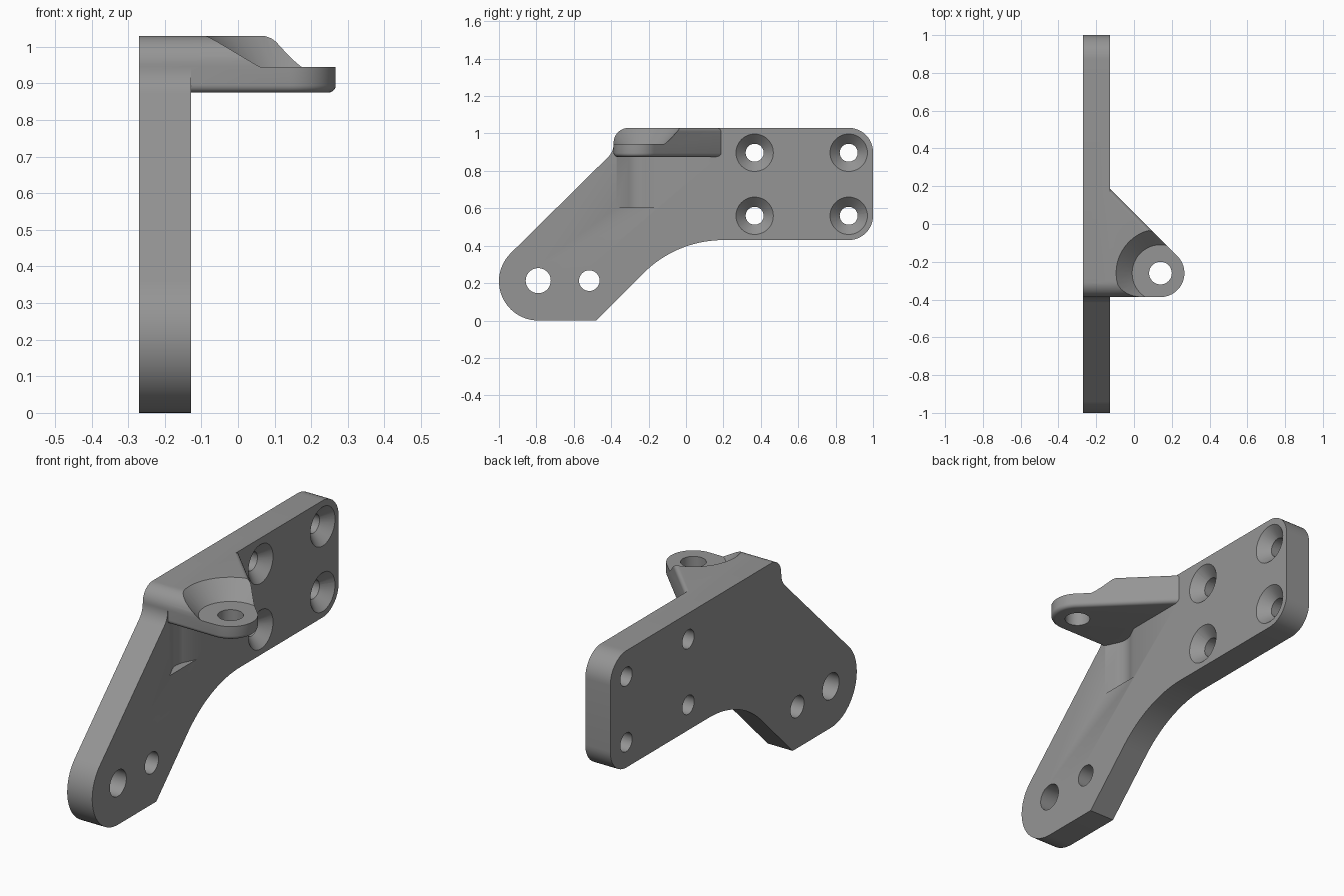
import bpy, bmesh, math
from mathutils import Vector, Matrix

if "Cube" in bpy.data.objects:
    bpy.data.objects.remove(bpy.data.objects["Cube"])

BACK, FACE = -0.27, -0.128          # plate thickness range in x
EDGE, TOP = -0.387, 1.03            # front end and top of the bracket head
LUG = (0.14, -0.26)                 # centre of the lug eye

grey = bpy.data.materials.new("grey metal")
grey.diffuse_color = (0.30, 0.30, 0.30, 1)
grey.use_nodes = True
grey.node_tree.nodes["Principled BSDF"].inputs["Base Color"].default_value = grey.diffuse_color


def arc(cx, cy, r, a0, a1, n=12):
    """Points on an arc, angles in degrees."""
    steps = [math.radians(a0 + (a1 - a0) * i / n) for i in range(n + 1)]
    return [(cx + r * math.cos(a), cy + r * math.sin(a)) for a in steps]


def finish(bm, name):
    bmesh.ops.recalc_face_normals(bm, faces=bm.faces)
    mesh = bpy.data.meshes.new(name)
    bm.to_mesh(mesh)
    bm.free()
    mesh.materials.append(grey)
    ob = bpy.data.objects.new(name, mesh)
    bpy.context.collection.objects.link(ob)
    return ob


def prism(name, points, axis, lo, hi, bevel=0):
    """Extrude a (y, z) profile along x, or an (x, y) profile along z."""
    bm = bmesh.new()
    place = (lambda p: (lo, p[0], p[1])) if axis == 'X' else (lambda p: (p[0], p[1], lo))
    face = bm.faces.new([bm.verts.new(place(p)) for p in points])
    out = bmesh.ops.extrude_face_region(bm, geom=[face])
    shift = Vector((hi - lo, 0, 0)) if axis == 'X' else Vector((0, 0, hi - lo))
    bmesh.ops.translate(bm, vec=shift, verts=[g for g in out['geom'] if isinstance(g, bmesh.types.BMVert)])
    if bevel:
        rims = [e for e in bm.edges if abs(e.verts[0].co.z - e.verts[1].co.z) < 1e-5]
        bmesh.ops.bevel(bm, geom=rims, offset=bevel, segments=5, profile=0.5, affect='EDGES')
    return finish(bm, name)


def cone(name, r_lo, r_hi, centre, depth, axis='Z'):
    bm = bmesh.new()
    bmesh.ops.create_cone(bm, cap_ends=True, segments=48, radius1=r_lo, radius2=r_hi, depth=depth)
    turn = Matrix.Rotation(math.pi / 2, 4, 'Y') if axis == 'X' else Matrix()
    bmesh.ops.transform(bm, matrix=Matrix.Translation(centre) @ turn, verts=bm.verts)
    return finish(bm, name)


def combine(ob, other, operation):
    """Apply a boolean and discard the helper."""
    mod = ob.modifiers.new("combine", 'BOOLEAN')
    mod.operation, mod.object, mod.solver = operation, other, 'EXACT'
    bpy.ops.object.select_all(action='DESELECT')
    bpy.context.view_layer.objects.active = ob
    ob.select_set(True)
    bpy.ops.object.modifier_apply(modifier=mod.name)
    bpy.data.objects.remove(other)


# Side profile of the plate: arm, curved underside, rounded head
outline = ([(-0.48, 0)]
           + arc(0.2, -0.174, 0.604, 135, 90, 20)
           + arc(0.87, 0.56, 0.13, -90, 0)
           + arc(0.87, 0.90, 0.13, 0, 90)
           + arc(EDGE + 0.08, TOP - 0.08, 0.08, 90, 180)
           + arc(EDGE - 0.1, 0.945, 0.1, 0, -45, 8)
           + arc(-0.79, 0.21, 0.21, 135, 270, 28))
plate = prism("mounting_bracket", outline, 'X', BACK, FACE)

# Shallow relief pocket below the lug
pocket = [(-0.05, -0.372), (FACE, -0.372), (-0.160, -0.305), (-0.167, -0.285), (-0.169, -0.262),
          (-0.166, -0.24), (-0.160, -0.22), (FACE, -0.155), (-0.05, -0.155)]
combine(plate, prism("pocket_cutter", pocket, 'Z', 0.605, 0.885), 'DIFFERENCE')

# Side wing with rounded lug, trimmed to the head profile
diag = LUG[0] + LUG[1] + 0.127 * math.sqrt(2)
wing_outline = ([(-0.21, EDGE)] + arc(LUG[0], LUG[1], 0.127, -90, 45, 24)
                + [(-0.21, diag + 0.21)])
wing = prism("wing", wing_outline, 'Z', 0.875, TOP, bevel=0.02)
combine(wing, prism("trim", outline, 'X', -0.4, 0.4), 'INTERSECT')

# Conical seat clearing the top of the lug, and the lug eye
combine(wing, cone("seat_cutter", 0.15, 0.255, (*LUG, 0.9975), 0.105), 'DIFFERENCE')
combine(plate, wing, 'UNION')
combine(plate, cone("eye_cutter", 0.06, 0.06, (*LUG, 0.91), 0.3), 'DIFFERENCE')

# Plain arm holes
for y, r in ((-0.79, 0.067), (-0.517, 0.055)):
    combine(plate, cone("hole_cutter", r, r, (-0.2, y, 0.213), 0.4, 'X'), 'DIFFERENCE')

# Countersunk screw holes
for y in (0.367, 0.87):
    for z in (0.56, 0.897):
        combine(plate, cone("screw_cutter", 0.048, 0.048, (-0.2, y, z), 0.4, 'X'), 'DIFFERENCE')
        combine(plate, cone("sink_cutter", 0.044, 0.112, (FACE - 0.022, y, z), 0.068, 'X'), 'DIFFERENCE')

bpy.ops.object.select_all(action='DESELECT')
plate.select_set(True)
bpy.context.view_layer.objects.active = plate
bpy.ops.object.shade_smooth_by_angle(angle=math.radians(30))
